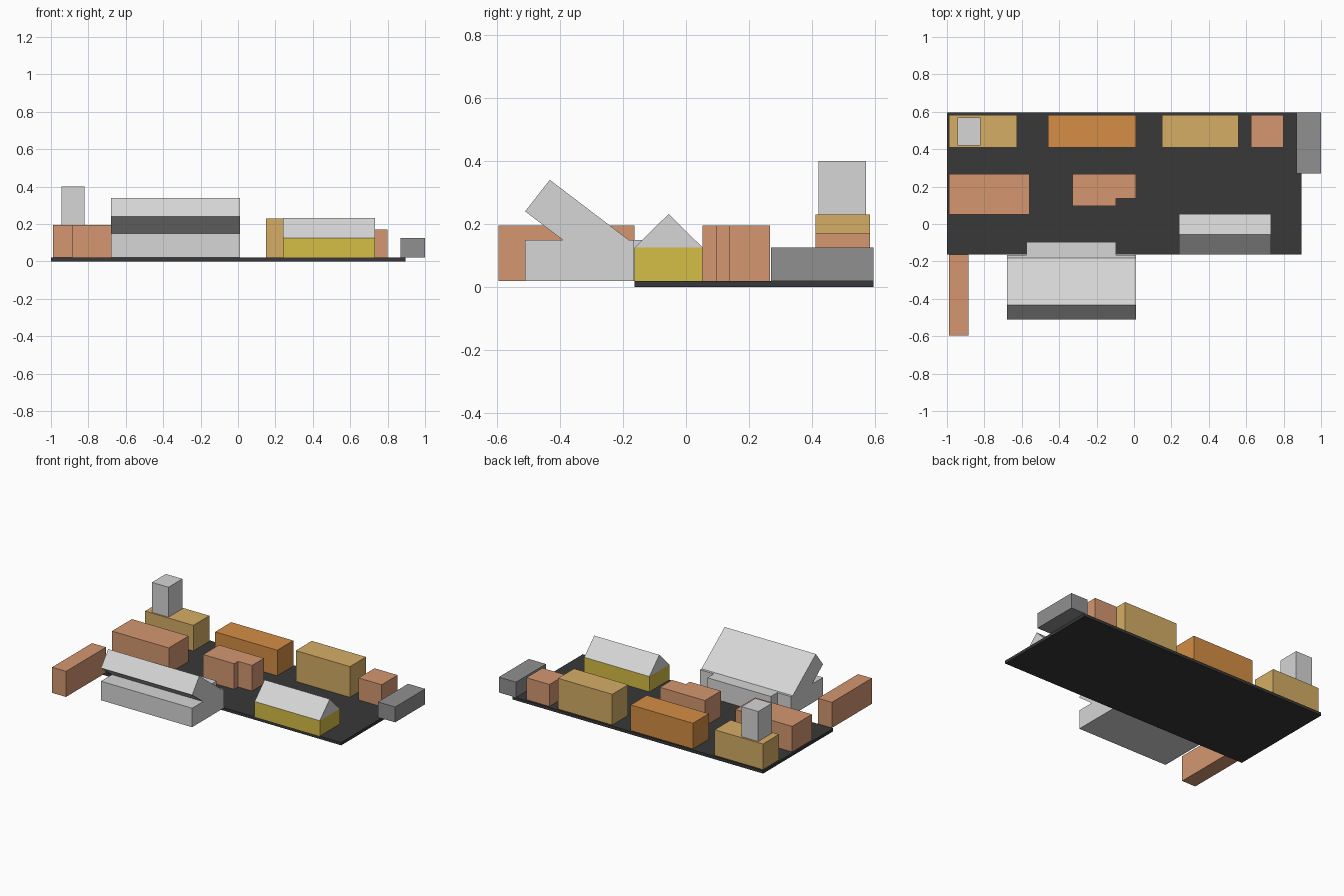
import bpy
import bmesh

if "Cube" in bpy.data.objects:
    bpy.data.objects.remove(bpy.data.objects["Cube"], do_unlink=True)


def material(name, r, g, b):
    mat = bpy.data.materials.new(name)
    mat.use_nodes = True
    mat.diffuse_color = (r, g, b, 1)
    mat.node_tree.nodes["Principled BSDF"].inputs["Base Color"].default_value = (r, g, b, 1)
    return mat


CHARCOAL = material("charcoal", 0.04, 0.04, 0.04)
SALMON = material("salmon", 0.66, 0.31, 0.165)
TAN = material("tan", 0.66, 0.42, 0.13)
ORANGE = material("orange", 0.66, 0.27, 0.06)
YELLOW = material("yellow", 0.66, 0.51, 0.06)
LIGHT = material("light_grey", 0.67, 0.67, 0.67)
GREY = material("mid_grey", 0.28, 0.28, 0.28)


def prism(name, corners, offset, mat):
    """Extrude a flat polygon along an offset into a closed solid."""
    bm = bmesh.new()
    face = bm.faces.new([bm.verts.new(c) for c in corners])
    new = bmesh.ops.extrude_face_region(bm, geom=[face], use_keep_orig=True)["geom"]
    bmesh.ops.translate(bm, vec=offset, verts=[v for v in new if isinstance(v, bmesh.types.BMVert)])
    bmesh.ops.recalc_face_normals(bm, faces=bm.faces)
    mesh = bpy.data.meshes.new(name)
    bm.to_mesh(mesh)
    bm.free()
    mesh.materials.append(mat)
    obj = bpy.data.objects.new(name, mesh)
    bpy.context.collection.objects.link(obj)
    return obj


def plan(name, outline, z0, z1, mat):
    """Ground outline raised from z0 to z1."""
    return prism(name, [(x, y, z0) for x, y in outline], (0, 0, z1 - z0), mat)


def block(name, x0, x1, y0, y1, z0, z1, mat):
    return plan(name, [(x0, y0), (x1, y0), (x1, y1), (x0, y1)], z0, z1, mat)


def section(name, profile, x0, x1, mat):
    """Side profile in y and z swept from x0 to x1."""
    return prism(name, [(x0, y, z) for y, z in profile], (x1 - x0, 0, 0), mat)


G = 0.02      # ground level on top of the slab
H = 0.195     # common building height

block("ground_slab", -1, 0.895, -0.163, 0.595, 0, G, CHARCOAL)

# Back row of buildings
for name, x0, x1, top, mat in (
    ("tower_base", -0.99, -0.625, H, TAN),
    ("orange_hall", -0.46, 0.01, H, ORANGE),
    ("tan_hall", 0.15, 0.56, 0.23, TAN),
    ("small_back_house", 0.625, 0.80, 0.17, SALMON),
):
    block(name, x0, x1, 0.41, 0.583, G, top, mat)
block("tower", -0.945, -0.82, 0.42, 0.57, H, 0.40, LIGHT)
block("grey_shed", 0.87, 1.0, 0.27, 0.595, G, 0.125, GREY)

# Middle row
block("left_house", -0.99, -0.56, 0.052, 0.267, G, H, SALMON)
plan("notched_house",
     [(-0.33, 0.095), (-0.095, 0.095), (-0.095, 0.137), (0.01, 0.137),
      (0.01, 0.267), (-0.33, 0.267)], G, H, SALMON)

# Front wing
block("front_wing", -0.99, -0.885, -0.595, -0.163, G, H, SALMON)

# Gabled house
block("gabled_house_walls", 0.24, 0.733, -0.163, 0.053, G, 0.125, YELLOW)
section("gabled_house_roof", [(-0.163, 0.125), (0.053, 0.125), (-0.055, 0.232)],
        0.24, 0.733, LIGHT)

# Grandstand with tilted canopy
block("grandstand_body", -0.68, 0.01, -0.51, -0.165, G, 0.15, LIGHT)
block("grandstand_back", -0.575, -0.095, -0.165, -0.095, G, 0.15, LIGHT)
section("grandstand_canopy",
        [(-0.51, 0.24), (-0.432, 0.34), (-0.182, 0.15), (-0.26, 0.05)],
        -0.68, 0.01, LIGHT)
